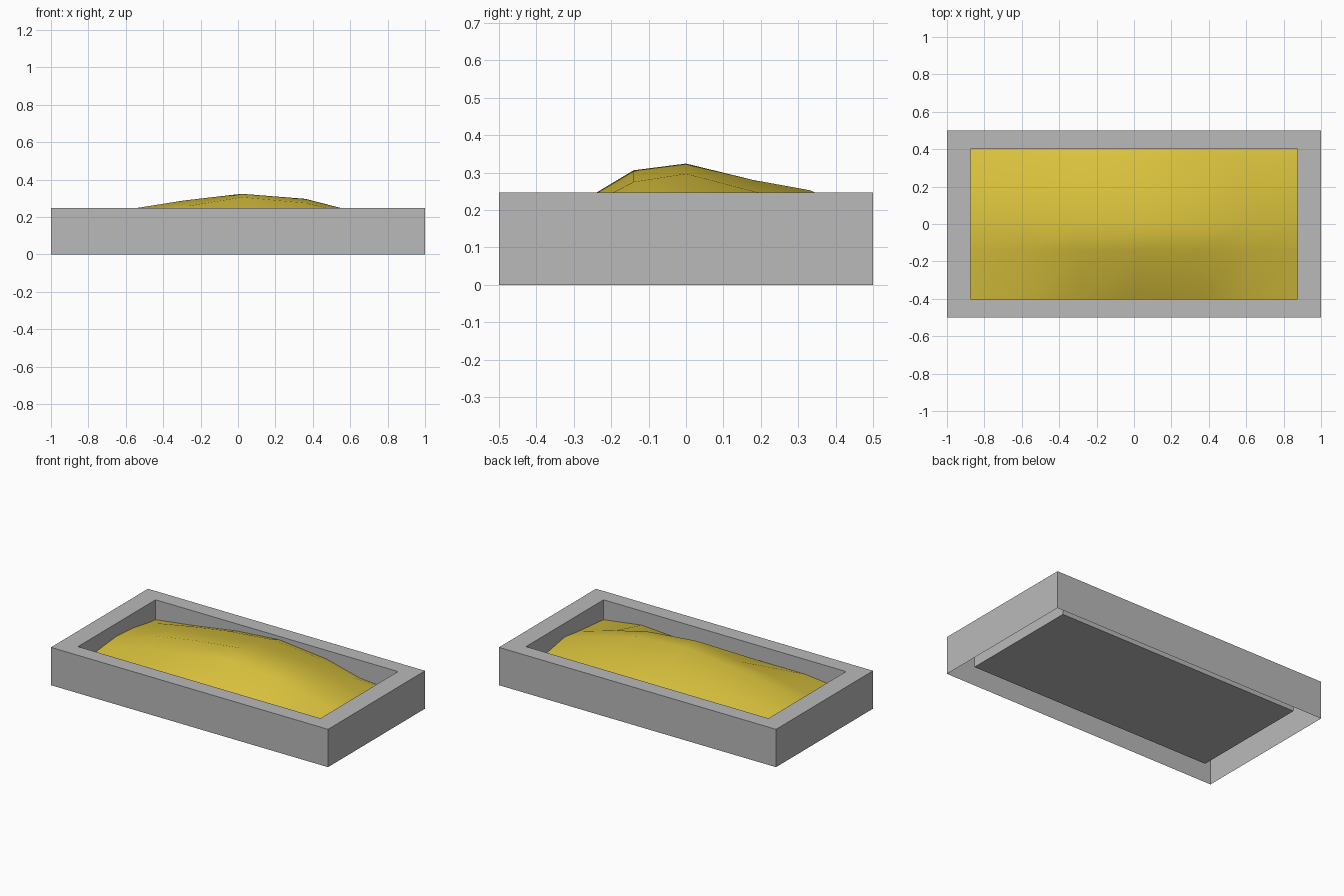
import bpy
import bmesh

cube = bpy.data.objects.get("Cube")
if cube:
    bpy.data.objects.remove(cube, do_unlink=True)


def make_material(name, rgb):
    mat = bpy.data.materials.new(name)
    mat.use_nodes = True
    mat.diffuse_color = (*rgb, 1)
    bsdf = mat.node_tree.nodes["Principled BSDF"]
    bsdf.inputs["Base Color"].default_value = (*rgb, 1)
    bsdf.inputs["Roughness"].default_value = 0.8
    return mat


def make_object(name, bm, mat):
    mesh = bpy.data.meshes.new(name)
    bm.to_mesh(mesh)
    bm.free()
    mesh.materials.append(mat)
    obj = bpy.data.objects.new(name, mesh)
    bpy.context.collection.objects.link(obj)
    return obj


grey = make_material("concrete grey", (0.49, 0.49, 0.49))
yellow = make_material("sand yellow", (0.71, 0.55, 0.047))

# Box shell: rectangular rings from the outer foot, over the rim, down to the floor
RINGS = [(1.0, 0.5, 0.0), (1.0, 0.5, 0.247),
         (0.875, 0.4, 0.247), (0.875, 0.4, 0.048)]
bm = bmesh.new()
loops = [[bm.verts.new((sx * x, sy * y, z))
          for sx, sy in ((-1, -1), (1, -1), (1, 1), (-1, 1))]
         for x, y, z in RINGS]
for low, high in zip(loops, loops[1:]):
    for i in range(4):
        j = (i + 1) % 4
        bm.faces.new((low[i], low[j], high[j], high[i]))
bm.faces.new(loops[-1])  # raised floor, open underneath
make_object("box_shell", bm, grey)

# Sand heap: coarse height grid, steep at the front and gentle at the back
XS = [-0.875, -0.58, -0.29, 0.02, 0.36, 0.60, 0.875]
ROWS = [
    (-0.40, [0.120, 0.150, 0.150, 0.150, 0.140, 0.155, 0.117]),
    (-0.14, [0.150, 0.215, 0.255, 0.306, 0.275, 0.220, 0.140]),
    (0.00, [0.163, 0.242, 0.288, 0.324, 0.297, 0.235, 0.157]),
    (0.18, [0.150, 0.210, 0.250, 0.280, 0.250, 0.200, 0.125]),
    (0.33, [0.125, 0.180, 0.225, 0.253, 0.220, 0.160, 0.115]),
    (0.40, [0.117, 0.155, 0.200, 0.225, 0.190, 0.130, 0.110]),
]
bm = bmesh.new()
grid = [[bm.verts.new((x, y, z)) for x, z in zip(XS, heights)]
        for y, heights in ROWS]
for near, far in zip(grid, grid[1:]):
    for i in range(len(XS) - 1):
        face = bm.faces.new((near[i], near[i + 1], far[i + 1], far[i]))
        face.smooth = True
make_object("sand_heap", bm, yellow)
